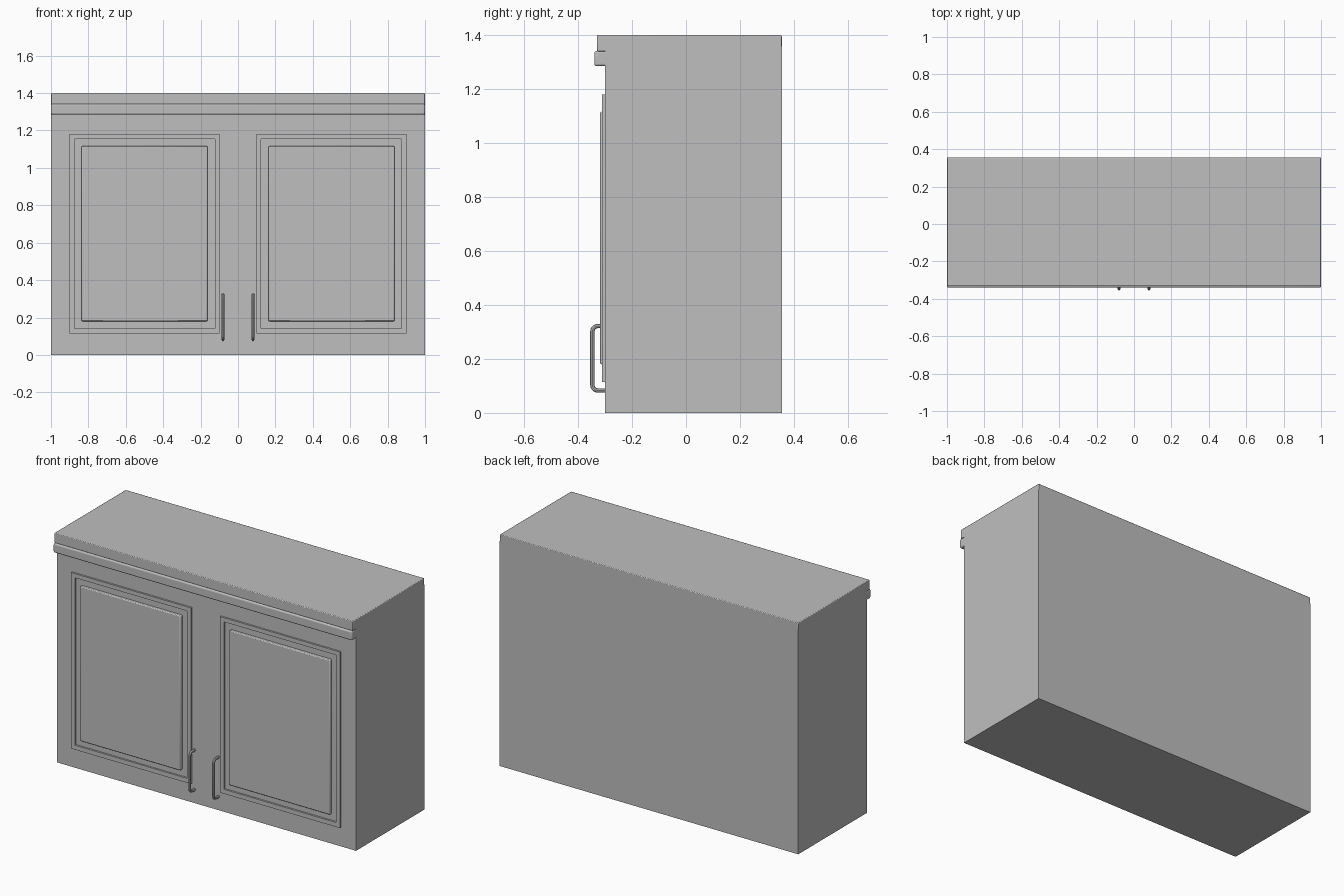
import bpy
from mathutils import Vector

cube = bpy.data.objects.get("Cube")
if cube:
    bpy.data.objects.remove(cube, do_unlink=True)

# Single painted finish
paint = bpy.data.materials.new("grey_paint")
paint.use_nodes = True
grey = (0.52, 0.52, 0.52, 1)
paint.diffuse_color = grey
paint.node_tree.nodes["Principled BSDF"].inputs["Base Color"].default_value = grey


def box(name, x, y, z, bevel=0, segments=2):
    """Box from (min, max) ranges, with optional rounded edges."""
    bpy.ops.mesh.primitive_cube_add(size=1)
    ob = bpy.context.object
    ob.name = name
    low, high = Vector((x[0], y[0], z[0])), Vector((x[1], y[1], z[1]))
    for v in ob.data.vertices:
        v.co = [(low[i] + high[i]) / 2 + v.co[i] * (high[i] - low[i]) for i in range(3)]
    ob.data.materials.append(paint)
    if bevel:
        mod = ob.modifiers.new("rounded_edges", "BEVEL")
        mod.width = bevel
        mod.segments = segments
        bpy.ops.object.shade_smooth_by_angle()
    return ob


def handle(name, x):
    """Bent rod pull with rounded corners."""
    front, wall, low, high, r = -0.347, -0.295, 0.083, 0.322, 0.02
    curve = bpy.data.curves.new(name, "CURVE")
    curve.dimensions = "3D"
    curve.bevel_depth = 0.008
    curve.bevel_resolution = 2
    curve.resolution_u = 5
    path = [(wall, high), (front + r, high), (front, high - r),
            (front, low + r), (front + r, low), (wall, low)]
    spline = curve.splines.new("BEZIER")
    spline.bezier_points.add(len(path) - 1)
    for p, (y, z) in zip(spline.bezier_points, path):
        p.co = (x, y, z)
        p.handle_left_type = p.handle_right_type = "VECTOR"
    # Pull the handles of each bend towards its square corner
    for a, b, corner_z in ((1, 2, high), (3, 4, low)):
        corner = Vector((x, front, corner_z))
        pa, pb = spline.bezier_points[a], spline.bezier_points[b]
        pa.handle_right_type = pb.handle_left_type = "FREE"
        pa.handle_right = pa.co.lerp(corner, 0.55)
        pb.handle_left = pb.co.lerp(corner, 0.55)
    ob = bpy.data.objects.new(name, curve)
    bpy.context.collection.objects.link(ob)
    bpy.ops.object.select_all(action="DESELECT")
    ob.select_set(True)
    bpy.context.view_layer.objects.active = ob
    bpy.ops.object.convert(target="MESH")
    ob = bpy.context.object
    ob.data.materials.clear()
    ob.data.materials.append(paint)
    bpy.ops.object.shade_smooth_by_angle()


# Carcass, top and rounded lip
box("cabinet_body", (-1, 1), (-0.3, 0.355), (0, 1.36))
box("top_slab", (-1, 1), (-0.33, 0.355), (1.34, 1.4), 0.004)
box("front_lip", (-1, 1), (-0.34, -0.29), (1.285, 1.342), 0.009, 4)

# Doors: raised frame strips, centre panel and pull
for side, s in (("right", -1), ("left", 1)):
    def span(a, b):
        return tuple(sorted((s * a, s * b)))
    frame_y = (-0.311, -0.295)
    box(side + "_door_outer_stile", span(0.875, 0.9), frame_y, (0.115, 1.18))
    box(side + "_door_inner_stile", span(0.098, 0.123), frame_y, (0.115, 1.18))
    box(side + "_door_top_rail", span(0.123, 0.875), frame_y, (1.155, 1.18))
    box(side + "_door_bottom_rail", span(0.123, 0.875), frame_y, (0.115, 0.142))
    box(side + "_door_panel", span(0.163, 0.837), (-0.318, -0.295), (0.18, 1.116), 0.005)
    handle(side + "_door_handle", s * 0.08)
